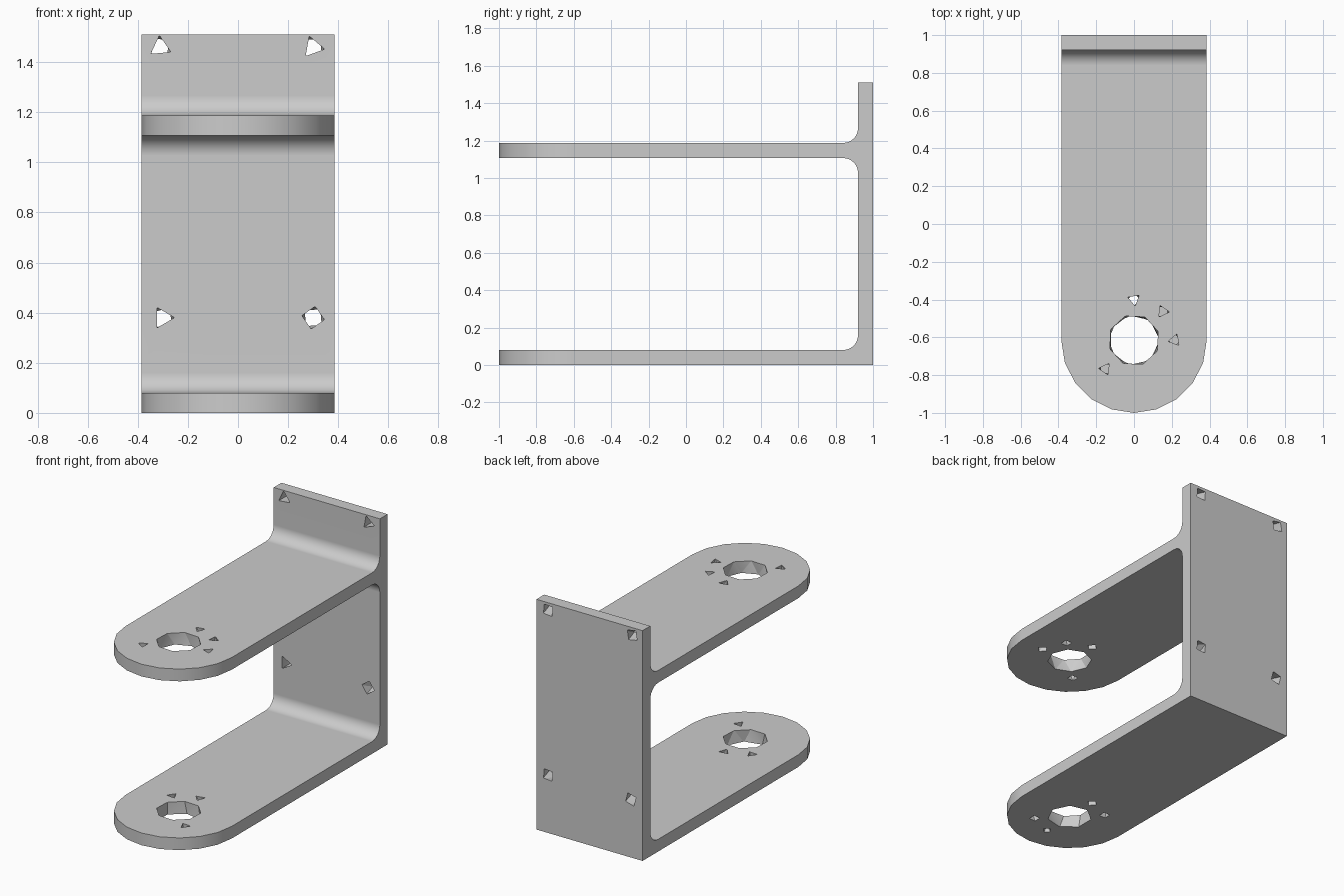
import bpy, bmesh
from math import cos, sin, pi, radians
from mathutils import Vector

cube = bpy.data.objects.get("Cube")
if cube:
    bpy.data.objects.remove(cube, do_unlink=True)

HALF_W = 0.385      # half width of the bracket
T = 0.08            # plate thickness
EYE_Y = HALF_W - 1  # centre of the rounded ends
SHELF = 1.107       # underside of the upper arm
TOP = 1.51
WALL = 1 - T        # front face of the wall

grey = bpy.data.materials.new("grey metal")
grey.use_nodes = True
grey.diffuse_color = (0.6, 0.6, 0.6, 1)
grey.node_tree.nodes["Principled BSDF"].inputs["Base Color"].default_value = (0.6, 0.6, 0.6, 1)


def make_object(name, bm):
    bmesh.ops.recalc_face_normals(bm, faces=bm.faces)
    mesh = bpy.data.meshes.new(name)
    bm.to_mesh(mesh)
    bm.free()
    mesh.materials.append(grey)
    obj = bpy.data.objects.new(name, mesh)
    bpy.context.collection.objects.link(obj)
    return obj


def extrude(name, points, direction):
    bm = bmesh.new()
    face = bm.faces.new([bm.verts.new(p) for p in points])
    new = bmesh.ops.extrude_face_region(bm, geom=[face])["geom"]
    verts = [g for g in new if isinstance(g, bmesh.types.BMVert)]
    bmesh.ops.translate(bm, verts=verts, vec=direction)
    return make_object(name, bm)


def fillet(y, z, start, end, r=0.08, steps=6):
    """Arc points around (y, z), angles in degrees."""
    angles = [radians(start + (end - start) * i / steps) for i in range(steps + 1)]
    return [(y + r * cos(a), z + r * sin(a)) for a in angles]


def apply_boolean(obj, cutter, operation):
    mod = obj.modifiers.new("cut", 'BOOLEAN')
    mod.operation = operation
    mod.solver = 'EXACT'
    mod.object = cutter
    bpy.ops.object.select_all(action='DESELECT')
    bpy.context.view_layer.objects.active = obj
    obj.select_set(True)
    bpy.ops.object.modifier_apply(modifier=mod.name)
    bpy.data.objects.remove(cutter, do_unlink=True)


def add_hole(bm, centre, axis, depth, ends):
    """Faceted hole; each end is (sides, radius, turn in degrees)."""
    u = Vector((1, 0, 0))
    axis = Vector(axis)
    v = axis.cross(u)
    verts = []
    for side, (n, r, turn) in zip((-0.5, 0.5), ends):
        mid = Vector(centre) + axis * depth * side
        for i in range(n):
            a = radians(turn) + 2 * pi * i / n
            verts.append(bm.verts.new(mid + u * r * cos(a) + v * r * sin(a)))
    bmesh.ops.convex_hull(bm, input=verts)


# Side profile: two arms and a wall with filleted corners
gap = WALL - 0.08
side = [(-1.2, 0), (1, 0), (1, TOP), (WALL, TOP)]
side += fillet(gap, SHELF + T + 0.08, 0, -90)
side += [(-1.2, SHELF + T), (-1.2, SHELF)]
side += fillet(gap, SHELF - 0.08, 90, 0)
side += fillet(gap, T + 0.08, 0, -90)
side += [(-1.2, T)]
bracket = extrude("bracket", [(-0.5, y, z) for y, z in side], (1, 0, 0))

# Plan outline trims the sides and rounds the arm ends
plan = [(HALF_W, 1.2), (-HALF_W, 1.2)]
plan += [(HALF_W * cos(a), EYE_Y + HALF_W * sin(a))
         for a in (pi + pi * i / 10 for i in range(11))]
outline = extrude("plan_cutter", [(x, y, -0.2) for x, y in plan], (0, 0, 2))
apply_boolean(bracket, outline, 'INTERSECT')

# Pivot holes with a ring of small screw holes in each arm
holes = bmesh.new()
UP, BACK = (0, 0, 1), (0, 1, 0)
arms = ((SHELF + T / 2, 8, (0, 45, 90, 225)), (T / 2, 7, (90, 135, 315)))
for z, sides, ring in arms:
    add_hole(holes, (0, EYE_Y, z), UP, T + 0.01, ((sides, 0.135, 0), (8, 0.135, 20)))
    for deg in ring:
        a = radians(deg)
        spot = (0.215 * cos(a), EYE_Y + 0.215 * sin(a), z)
        add_hole(holes, spot, UP, T + 0.01, ((4, 0.032, deg), (3, 0.034, deg + 70)))
# Blind screw pit under the lower arm
add_hole(holes, (0, EYE_Y - 0.215, 0.02), UP, 0.06, ((4, 0.032, 0), (3, 0.01, 0)))

# Mounting holes in the wall
mounts = ((-0.31, 1.46, 3, 25), (0.3, 1.46, 3, 10), (-0.3, 0.38, 3, 0), (0.3, 0.38, 4, 10))
for x, z, sides, turn in mounts:
    add_hole(holes, (x, 1 - T / 2, z), BACK, T + 0.01, ((sides, 0.045, turn), (4, 0.043, turn + 30)))
apply_boolean(bracket, make_object("hole_cutter", holes), 'DIFFERENCE')

# Smooth fillets and arm ends, crisp everywhere else
bpy.ops.object.shade_smooth_by_angle(angle=radians(25))
weighted = bracket.modifiers.new("weighted normals", 'WEIGHTED_NORMAL')
weighted.keep_sharp = True
